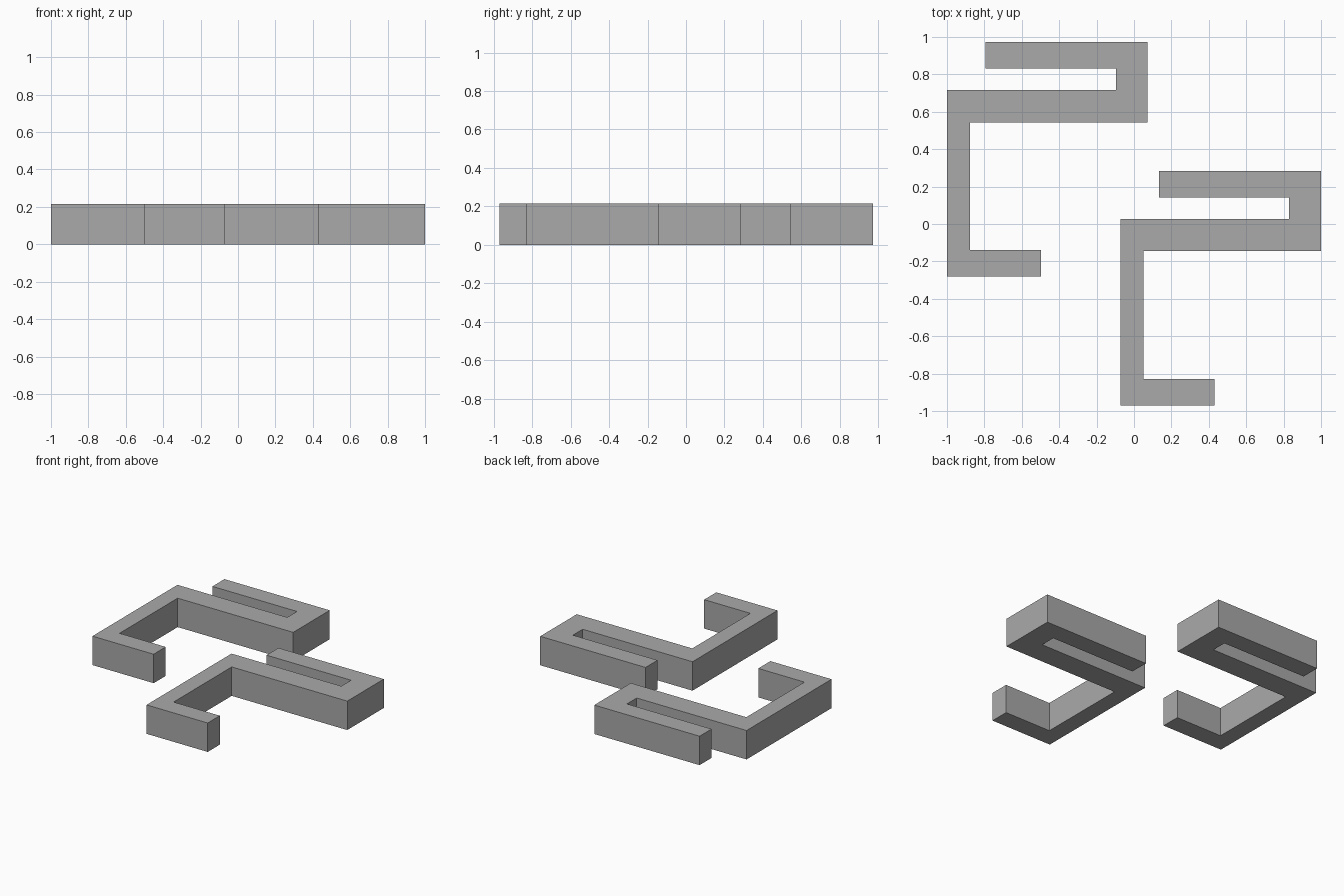
import bpy
import bmesh

if "Cube" in bpy.data.objects:
    bpy.data.objects.remove(bpy.data.objects["Cube"])

HEIGHT = 0.215

grey = bpy.data.materials.new("mid grey")
grey.diffuse_color = (0.4, 0.4, 0.4, 1)
grey.use_nodes = True
grey.node_tree.nodes["Principled BSDF"].inputs["Base Color"].default_value = grey.diffuse_color

# Outline of one hooked channel, seen from above
OUTLINE = [(-0.073, -0.97), (0.43, -0.97), (0.43, -0.828), (0.05, -0.828),
           (0.05, -0.145), (1.0, -0.145), (1.0, 0.284), (0.134, 0.284),
           (0.134, 0.143), (0.83, 0.143), (0.83, 0.028), (-0.073, 0.028)]


def hooked_channel(name, dx, dy):
    """Extrude the outline straight up into a solid prism."""
    bm = bmesh.new()
    base = bm.faces.new([bm.verts.new((x + dx, y + dy, 0)) for x, y in OUTLINE])
    ext = bmesh.ops.extrude_face_region(bm, geom=[base], use_keep_orig=True)
    top = [v for v in ext["geom"] if isinstance(v, bmesh.types.BMVert)]
    bmesh.ops.translate(bm, verts=top, vec=(0, 0, HEIGHT))
    bmesh.ops.recalc_face_normals(bm, faces=bm.faces)
    mesh = bpy.data.meshes.new(name)
    bm.to_mesh(mesh)
    bm.free()
    mesh.materials.append(grey)
    bpy.context.collection.objects.link(bpy.data.objects.new(name, mesh))


# Two identical pieces, one offset diagonally behind the other
hooked_channel("front_channel", 0, 0)
hooked_channel("back_channel", -0.927, 0.689)
